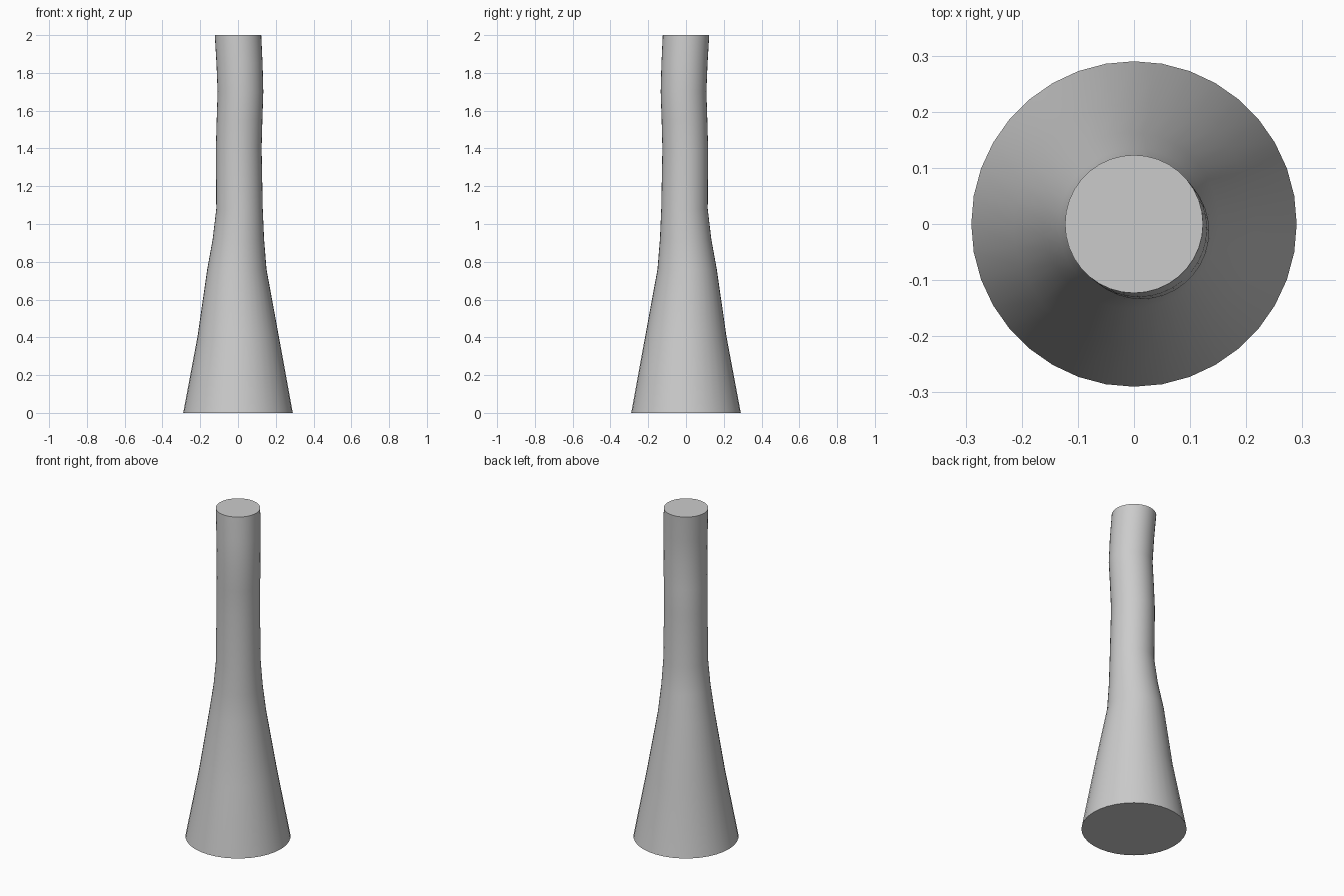
import bpy, bmesh
from math import cos, sin, tau

if "Cube" in bpy.data.objects:
    bpy.data.objects.remove(bpy.data.objects["Cube"])

SIDES = 36
# Ring height, radius and sideways sway (along +x, -y)
RINGS = [
    (0.00, 0.290, 0.000),
    (0.40, 0.216, 0.001),
    (0.76, 0.157, -0.006),
    (0.92, 0.136, 0.002),
    (1.08, 0.123, 0.008),
    (1.40, 0.121, 0.004),
    (1.55, 0.121, 0.008),
    (1.70, 0.121, 0.013),
    (1.85, 0.122, 0.008),
    (2.00, 0.123, 0.000),
]

# Flared, gently swaying column
bm = bmesh.new()
loops = []
for z, r, s in RINGS:
    loops.append([bm.verts.new((s + r * cos(tau * i / SIDES),
                                -s + r * sin(tau * i / SIDES), z))
                  for i in range(SIDES)])
for a, b in zip(loops, loops[1:]):
    for i in range(SIDES):
        j = (i + 1) % SIDES
        bm.faces.new((a[i], a[j], b[j], b[i]))

# End caps
bm.faces.new(loops[0][::-1])
bm.faces.new(loops[-1])

mesh = bpy.data.meshes.new("flared_column")
bm.to_mesh(mesh)
bm.free()
column = bpy.data.objects.new("flared_column", mesh)
bpy.context.collection.objects.link(column)
bpy.context.view_layer.objects.active = column
column.select_set(True)
bpy.ops.object.shade_smooth_by_angle()
